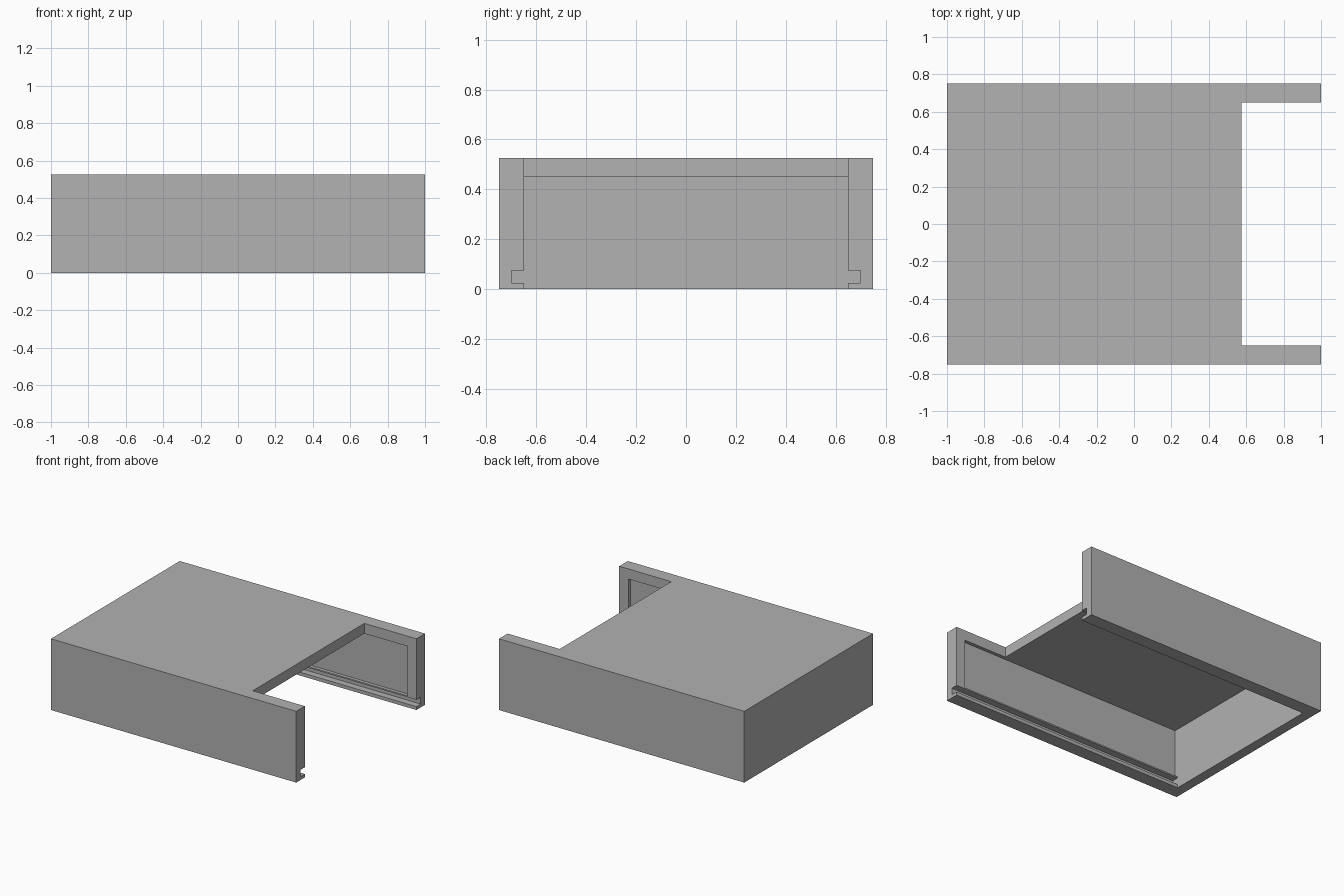
import bpy

default_cube = bpy.data.objects.get("Cube")
if default_cube:
    bpy.data.objects.remove(default_cube, do_unlink=True)

grey = bpy.data.materials.new("mid grey")
grey.use_nodes = True
colour = (0.445, 0.445, 0.445, 1)
grey.diffuse_color = colour
grey.node_tree.nodes["Principled BSDF"].inputs["Base Color"].default_value = colour


def box(name, x0, x1, half_width, z0, z1):
    """Box centred on y, spanning the given x and z ranges."""
    bpy.ops.mesh.primitive_cube_add(size=1)
    ob = bpy.context.object
    ob.name = name
    for v in ob.data.vertices:
        v.co.x = x1 if v.co.x > 0 else x0
        v.co.y = half_width if v.co.y > 0 else -half_width
        v.co.z = z1 if v.co.z > 0 else z0
    ob.data.materials.append(grey)
    return ob


def cut(target, cutter):
    """Subtract the cutter, then discard it."""
    cutter.hide_render = True
    mod = target.modifiers.new(cutter.name, 'BOOLEAN')
    mod.operation = 'DIFFERENCE'
    mod.solver = 'EXACT'
    mod.object = cutter
    bpy.context.view_layer.objects.active = target
    bpy.ops.object.modifier_apply(modifier=mod.name)
    bpy.data.objects.remove(cutter, do_unlink=True)


HEIGHT = 0.525
CEILING = 0.45
INNER_BACK = -0.925
BEYOND = 1.2

# Outer casing
case = box("open_case", -1, 1, 0.75, 0, HEIGHT)

# Hollow interior, open underneath and at one end
cut(case, box("cavity_cutter", INNER_BACK, BEYOND, 0.65, -0.2, CEILING))

# Opening in the top between the projecting side walls
cut(case, box("top_notch_cutter", 0.575, BEYOND, 0.65, 0.2, 0.8))

# Shallow panels in the inner faces of both side walls
cut(case, box("side_panel_cutter", INNER_BACK, 0.925, 0.675, 0.085, CEILING))

# Sliding grooves along the bottom of both side walls
cut(case, box("groove_cutter", INNER_BACK, BEYOND, 0.70, 0.025, 0.075))
